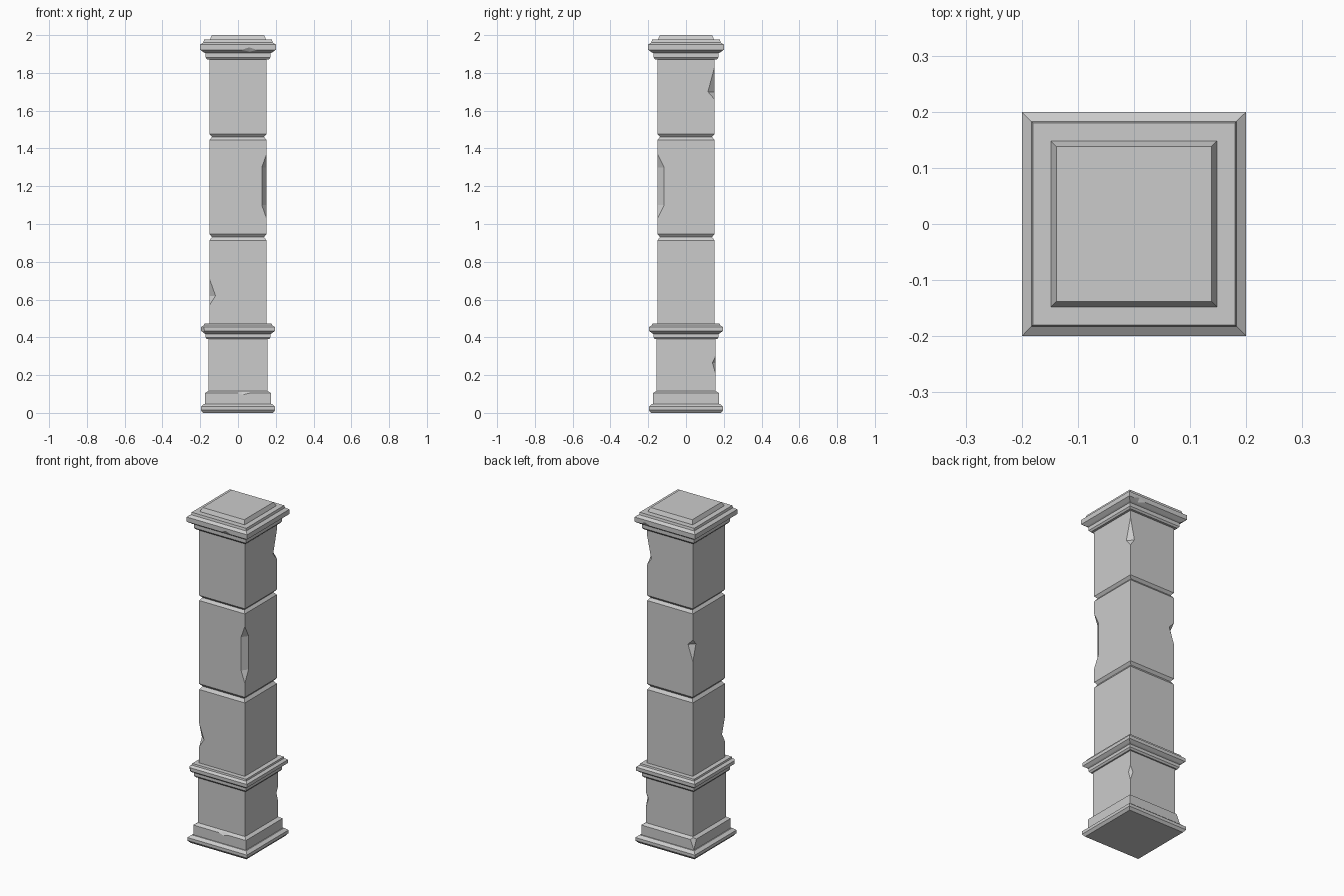
import bpy, bmesh
from mathutils import Vector

cube = bpy.data.objects.get("Cube")
if cube:
    bpy.data.objects.remove(cube, do_unlink=True)

stone = bpy.data.materials.new("grey_stone")
stone.use_nodes = True
GREY = (0.6, 0.6, 0.6, 1)
stone.diffuse_color = GREY
stone.node_tree.nodes["Principled BSDF"].inputs["Base Color"].default_value = GREY


def finish(name, bm):
    bmesh.ops.recalc_face_normals(bm, faces=bm.faces)
    mesh = bpy.data.meshes.new(name)
    bm.to_mesh(mesh)
    bm.free()
    mesh.materials.append(stone)
    obj = bpy.data.objects.new(name, mesh)
    bpy.context.collection.objects.link(obj)
    return obj


def square_part(name, profile):
    """Stack square rings of (half width, height) into a closed solid."""
    bm = bmesh.new()
    rings = [[bm.verts.new((sx * h, sy * h, z))
              for sx, sy in ((-1, -1), (1, -1), (1, 1), (-1, 1))] for h, z in profile]
    for low, high in zip(rings, rings[1:]):
        for i in range(4):
            j = (i + 1) % 4
            bm.faces.new((low[i], low[j], high[j], high[i]))
    bm.faces.new(rings[0][::-1])
    bm.faces.new(rings[-1])
    return finish(name, bm)


def hull(points):
    bm = bmesh.new()
    for p in points:
        bm.verts.new(p)
    res = bmesh.ops.convex_hull(bm, input=bm.verts)
    bmesh.ops.delete(bm, geom=[v for v in bm.verts if not v.link_faces], context='VERTS')
    return finish("chip_cutter", bm)


def cut(obj, cutter):
    """Carve the cutter away and keep the plain mesh."""
    mod = obj.modifiers.new("chip", 'BOOLEAN')
    mod.operation = 'DIFFERENCE'
    mod.solver = 'EXACT'
    mod.object = cutter
    deps = bpy.context.evaluated_depsgraph_get()
    mesh = bpy.data.meshes.new_from_object(obj.evaluated_get(deps))
    obj.modifiers.clear()
    obj.data = mesh
    bpy.data.objects.remove(cutter, do_unlink=True)


def chip_corner(obj, sx, sy, half, levels):
    """Chip a vertical edge; levels are (height, depth in x, depth in y)."""
    points = []
    dx, dy = max(l[1] for l in levels), max(l[2] for l in levels)
    spread = Vector((-sx * dx, sy * dy, 0))
    for z, ax, ay in levels:
        corner = Vector((sx * half, sy * half, z))
        points += [corner + Vector((-sx * ax, 0, 0)) + spread,
                   corner + Vector((0, -sy * ay, 0)) - spread,
                   corner + Vector((sx * 0.1, sy * 0.1, 0))]
    cut(obj, hull(points))


# Foot, plinth and lower box
square_part("base_slab", [(0.185, 0), (0.197, 0.015), (0.197, 0.033), (0.18, 0.047)])
plinth = square_part("plinth", [(0.174, 0.045), (0.174, 0.105), (0.156, 0.117)])
lower_box = square_part("lower_box", [(0.156, 0.115), (0.156, 0.395)])

# Moulding between the lower box and the shaft
moulding = square_part("lower_moulding", [
    (0.164, 0.39), (0.172, 0.4), (0.172, 0.418), (0.18, 0.422), (0.195, 0.434),
    (0.195, 0.454), (0.18, 0.464), (0.178, 0.474)])

# Three shaft blocks with bevelled joints
shaft_lower = square_part("shaft_lower", [(0.151, 0.47), (0.151, 0.913), (0.138, 0.931)])
shaft_middle = square_part("shaft_middle", [
    (0.138, 0.931), (0.151, 0.947), (0.151, 1.445), (0.138, 1.461)])
shaft_upper = square_part("shaft_upper", [(0.138, 1.461), (0.151, 1.476), (0.151, 1.88)])

# Capital and top block
cap = square_part("cap_moulding", [
    (0.164, 1.872), (0.172, 1.882), (0.172, 1.904), (0.18, 1.908), (0.2, 1.922),
    (0.2, 1.95), (0.183, 1.962), (0.18, 1.976)])
square_part("top_block", [(0.148, 1.974), (0.148, 1.978), (0.138, 2.0)])

# Chips on the vertical edges
chip_corner(shaft_middle, 1, -1, 0.151,
            [(1.03, 0, 0), (1.1, 0.025, 0.035), (1.3, 0.025, 0.035), (1.37, 0, 0)])
chip_corner(shaft_middle, -1, 1, 0.151, [(1.16, 0, 0), (1.255, 0.032, 0.029), (1.29, 0, 0)])
chip_corner(shaft_lower, -1, -1, 0.151, [(0.57, 0, 0), (0.62, 0.032, 0.026), (0.71, 0, 0)])
chip_corner(shaft_upper, 1, 1, 0.151, [(1.66, 0, 0), (1.7, 0.027, 0.035), (1.83, 0, 0)])
chip_corner(lower_box, 1, 1, 0.156, [(0.21, 0, 0), (0.265, 0.018, 0.016), (0.3, 0, 0)])
chip_corner(plinth, -1, 1, 0.174, [(0.05, 0, 0), (0.12, 0.03, 0.03)])
chip_corner(moulding, -1, -1, 0.195, [(0.425, 0.02, 0.02), (0.46, 0.012, 0.012)])

# Chips on the horizontal edges
cut(plinth, hull([(-0.03, -0.18, 0.105), (0.1, -0.18, 0.105), (0.02, -0.18, 0.087),
                  (0.02, -0.156, 0.125), (0.05, -0.156, 0.125), (0.03, -0.22, 0.13)]))
for x, side in ((0.06, -1), (0.13, 1)):
    cut(cap, hull([(x - 0.06, side * 0.203, 1.92), (x + 0.06, side * 0.203, 1.92),
                   (x, side * 0.203, 1.94), (x, side * 0.178, 1.9),
                   (x, side * 0.23, 1.9)]))
